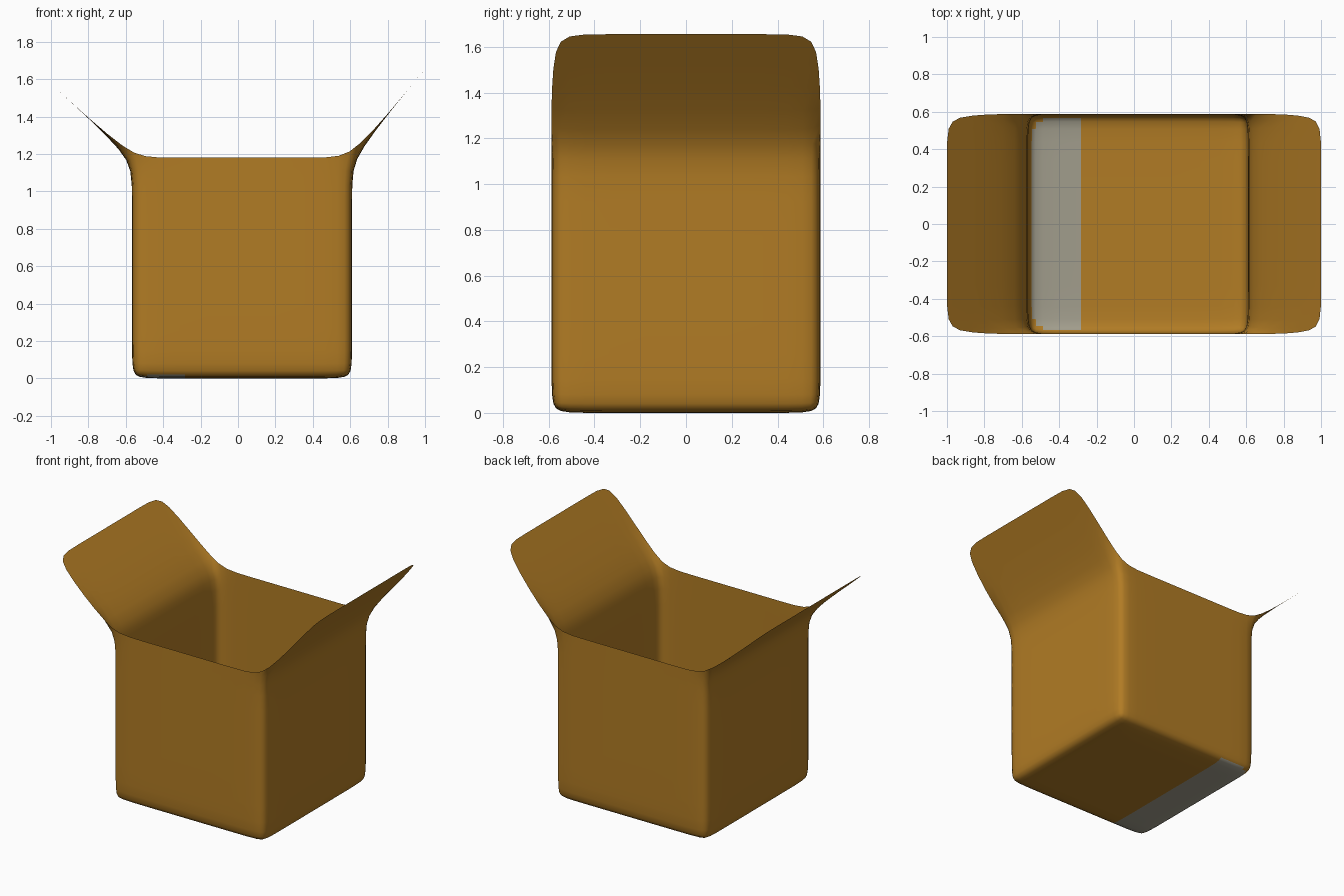
import bpy, bmesh
from mathutils import Vector

if "Cube" in bpy.data.objects:
    bpy.data.objects.remove(bpy.data.objects["Cube"])


def material(name, rgb):
    m = bpy.data.materials.new(name)
    m.diffuse_color = (*rgb, 1)
    m.use_nodes = True
    m.node_tree.nodes["Principled BSDF"].inputs["Base Color"].default_value = m.diffuse_color
    return m


X0, X1, Y, H, D = -0.567, 0.61, 0.588, 1.18, 0.12
xs = [X0, X0 + D, X1 - D, X1]
ys = [-Y, -Y + D, Y - D, Y]
zs = [0, D, H - D, H]
bm = bmesh.new()
grid = {}


def v(i, j, k):
    if (i, j, k) not in grid:
        grid[i, j, k] = bm.verts.new((xs[i], ys[j], zs[k]))
    return grid[i, j, k]


def panel(at):
    for a in range(3):
        for b in range(3):
            bm.faces.new([at(a, b), at(a + 1, b), at(a + 1, b + 1), at(a, b + 1)])


# floor and four walls, with holding loops near every edge
panel(lambda a, b: v(a, b, 0))
for s in (0, 3):
    panel(lambda a, b: v(s, a, b))
    panel(lambda a, b: v(a, s, b))

# two open flaps
for s, tip_x, tip_z in ((0, -1, 1.575), (3, 1, 1.655)):
    tip = [bm.verts.new((tip_x, y, tip_z)) for y in ys]
    for j in range(3):
        bm.faces.new([v(s, j, 3), v(s, j + 1, 3), tip[j + 1], tip[j]])

# outward normals
bmesh.ops.recalc_face_normals(bm, faces=bm.faces[:])
bm.normal_update()
floor = min(bm.faces, key=lambda f: f.calc_center_median().z)
if floor.normal.z > 0:
    bmesh.ops.reverse_faces(bm, faces=bm.faces[:])

mesh = bpy.data.meshes.new("open_box")
bm.to_mesh(mesh)
bm.free()
box = bpy.data.objects.new("open_box", mesh)
bpy.context.collection.objects.link(box)

# soften into a smooth shell
sub = box.modifiers.new("soften", 'SUBSURF')
sub.levels = sub.render_levels = 2
deps = bpy.context.evaluated_depsgraph_get()
smooth = bpy.data.meshes.new_from_object(box.evaluated_get(deps))
box.modifiers.clear()
box.data = smooth
smooth.materials.clear()
smooth.materials.append(material("cardboard_brown", (0.44, 0.20, 0.018)))
smooth.materials.append(material("tape_grey", (0.36, 0.34, 0.265)))

# grey strip on the left end of the floor
bm = bmesh.new()
bm.from_mesh(smooth)
low = [f for f in bm.faces if f.calc_center_median().z < 0.018]
geom = low + list({e for f in low for e in f.edges}) + list({w for f in low for w in f.verts})
bmesh.ops.bisect_plane(bm, geom=geom, plane_co=Vector((-0.283, 0, 0)), plane_no=Vector((1, 0, 0)))
for f in bm.faces:
    c = f.calc_center_median()
    f.material_index = int(c.z < 0.018 and c.x < -0.284)
    f.smooth = True
bm.to_mesh(smooth)
bm.free()
